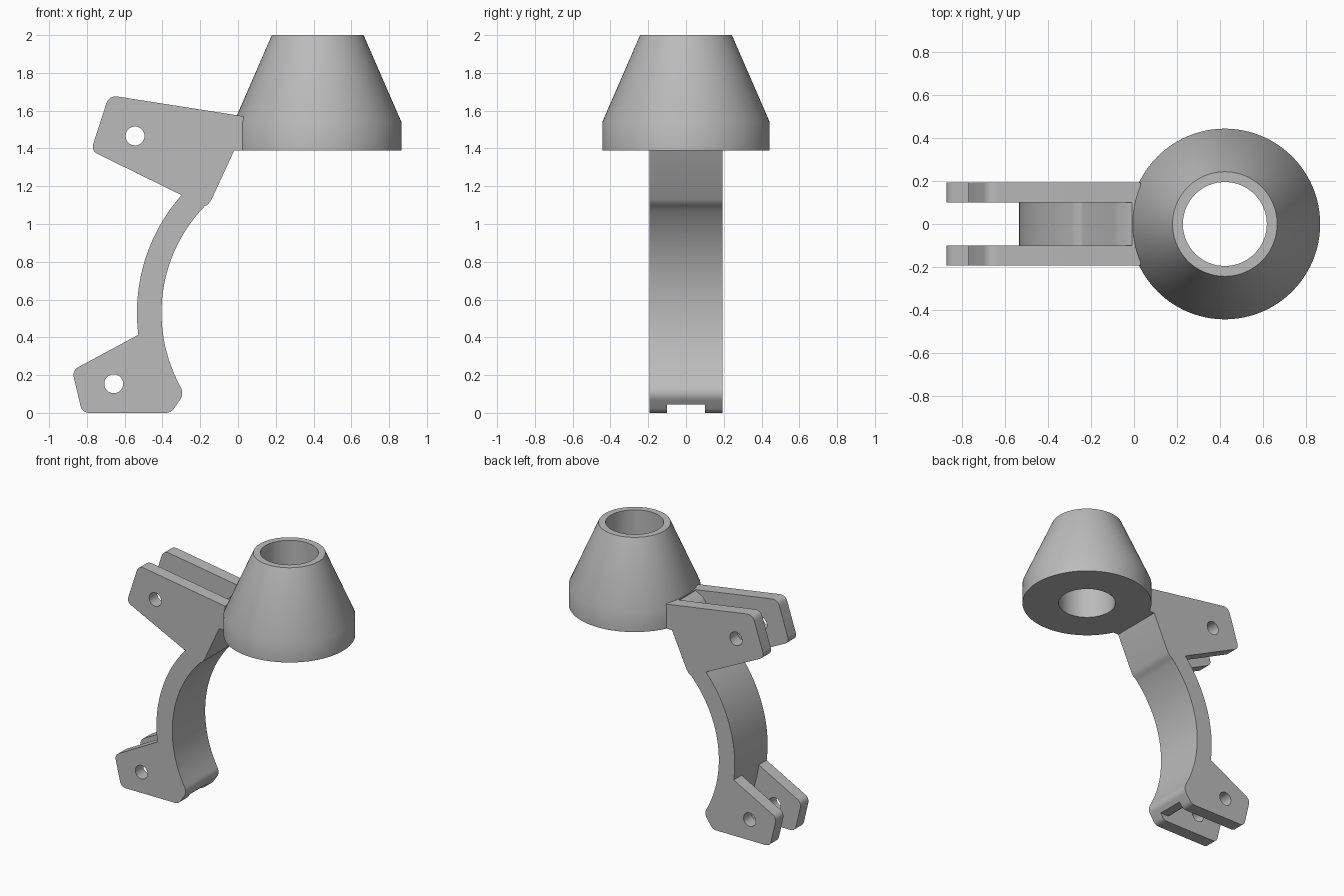
import bpy
import bmesh
from math import sin, cos, asin, pi, radians
from mathutils import Vector

if "Cube" in bpy.data.objects:
    bpy.data.objects.remove(bpy.data.objects["Cube"], do_unlink=True)

grey = bpy.data.materials.new("plain grey")
grey.use_nodes = True
grey.diffuse_color = (0.5, 0.5, 0.5, 1)
grey.node_tree.nodes["Principled BSDF"].inputs["Base Color"].default_value = (0.5, 0.5, 0.5, 1)

ARC_X, ARC_Z = 0.405, 0.53   # shared centre of the arm's two arcs


def arc(radius, z_from, z_to, steps=28):
    """Points on the left side of a circle around the arm centre."""
    a, b = (asin((z - ARC_Z) / radius) for z in (z_from, z_to))
    angles = [a + (b - a) * i / steps for i in range(steps + 1)]
    return [(ARC_X - radius * cos(t), ARC_Z + radius * sin(t)) for t in angles]


def rounded(prev, corner, nxt, size=0.04, steps=8):
    """Replace a corner with a smooth curve."""
    c = Vector(corner)
    p = c + (Vector(prev) - c).normalized() * size
    n = c + (Vector(nxt) - c).normalized() * size
    ts = [i / steps for i in range(steps + 1)]
    return [tuple(p * (1 - t) ** 2 + c * 2 * t * (1 - t) + n * t * t) for t in ts]


def new_object(name, bm):
    bmesh.ops.recalc_face_normals(bm, faces=bm.faces)
    mesh = bpy.data.meshes.new(name)
    bm.to_mesh(mesh)
    bm.free()
    mesh.materials.append(grey)
    obj = bpy.data.objects.new(name, mesh)
    bpy.context.collection.objects.link(obj)
    return obj


def extrude(name, outline, half):
    """Solid from an x-z outline, centred on y = 0."""
    bm = bmesh.new()
    face = bm.faces.new([bm.verts.new((x, -half, z)) for x, z in outline])
    geom = bmesh.ops.extrude_face_region(bm, geom=[face])["geom"]
    moved = [v for v in geom if isinstance(v, bmesh.types.BMVert)]
    bmesh.ops.translate(bm, verts=moved, vec=(0, 2 * half, 0))
    return new_object(name, bm)


def cut(target, cutter):
    cutter.hide_render = True
    mod = target.modifiers.new("cut", 'BOOLEAN')
    mod.operation = 'DIFFERENCE'
    mod.solver = 'EXACT'
    mod.object = cutter
    bpy.context.view_layer.objects.active = target
    bpy.ops.object.modifier_apply(modifier=mod.name)
    bpy.data.objects.remove(cutter, do_unlink=True)


def smooth(obj):
    bpy.ops.object.select_all(action='DESELECT')
    obj.select_set(True)
    bpy.context.view_layer.objects.active = obj
    bpy.ops.object.shade_smooth_by_angle(angle=radians(30))


# Bracket silhouette: upper ears, curved arm and lower ears
inner = arc(0.81, 0.15, 1.095)
outer = arc(0.94, 1.153, 0.413)
ear_low, ear_high, ear_tip = (-0.778, 1.388), (-0.683, 1.682), (0.03, 1.57)
foot_top, foot_left = (-0.878, 0.225), (-0.825, 0)
foot_right, heel = (-0.355, 0), (-0.285, 0.1)
outline = inner + [(-0.158, 1.105), (-0.14, 1.13), (-0.02, 1.39), (0.03, 1.39), ear_tip]
outline += rounded(ear_tip, ear_high, ear_low, 0.05)
outline += rounded(ear_high, ear_low, outer[0])
outline += outer
outline += rounded(outer[-1], foot_top, foot_left)
outline += rounded(foot_top, foot_left, foot_right)
outline += rounded(foot_left, foot_right, heel, 0.03)
outline += rounded(foot_right, heel, inner[0])
bracket = extrude("bracket_arm", outline, 0.193)

# Slots between the paired ears, following the back of the arm
upper_slot = arc(0.94, 1.1, 1.175, 6) + [(-0.25, 1.185), (-0.232, 1.2), (-0.09, 1.51),
                                         (-0.07, 1.535), (-0.01, 1.57), (-0.01, 1.8),
                                         (-0.9, 1.8), (-0.9, 1.1)]
cut(bracket, extrude("upper_slot_cutter", upper_slot, 0.1))
lower_slot = arc(0.94, 0.5, 0.06) + [(-0.39, 0.045), (-0.2, 0.045), (-0.2, -0.1),
                                     (-1, -0.1), (-1, 0.5)]
cut(bracket, extrude("lower_slot_cutter", lower_slot, 0.1))

# Pin holes through the ears
for x, z in ((-0.545, 1.466), (-0.658, 0.154)):
    ring = [(x + 0.05 * cos(2 * pi * i / 32), z + 0.05 * sin(2 * pi * i / 32)) for i in range(32)]
    cut(bracket, extrude("pin_hole_cutter", ring, 0.4))
smooth(bracket)

# Hollow cone socket, spun from its wall section
bm = bmesh.new()
section = [(0.195, 1.39), (0.443, 1.39), (0.443, 1.54), (0.243, 2), (0.195, 2)]
verts = [bm.verts.new((r, 0, z)) for r, z in section]
edges = [bm.edges.new((v, verts[i - 1])) for i, v in enumerate(verts)]
bmesh.ops.spin(bm, geom=verts + edges, cent=(0, 0, 0), axis=(0, 0, 1),
               angle=2 * pi, steps=96, use_duplicate=False)
bmesh.ops.remove_doubles(bm, verts=bm.verts, dist=0.0005)
socket = new_object("cone_socket", bm)
socket.location.x = 0.422
smooth(socket)
